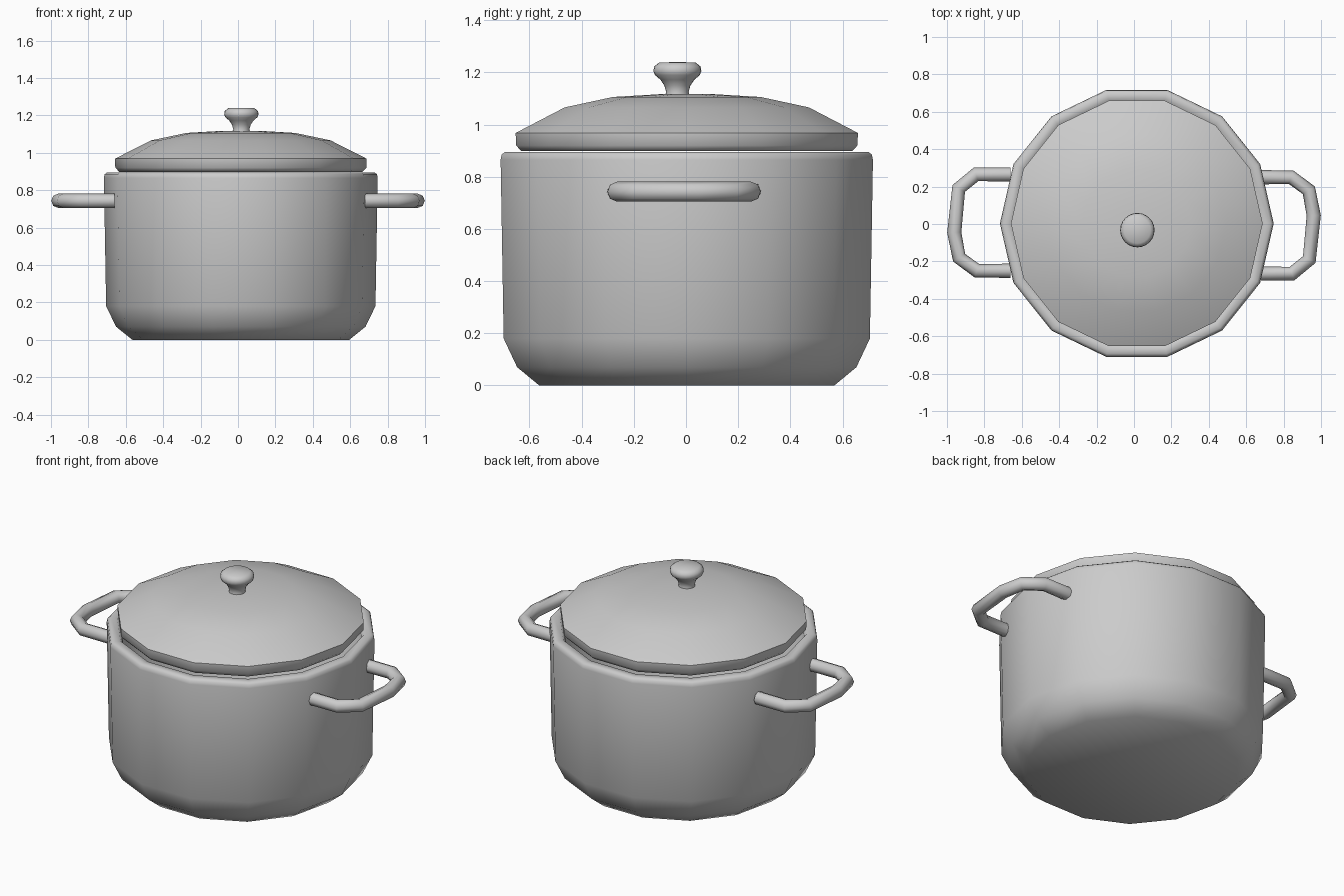
import bpy, bmesh, math

if "Cube" in bpy.data.objects:
    bpy.data.objects.remove(bpy.data.objects["Cube"], do_unlink=True)

# Single metal colour
metal = bpy.data.materials.new("brushed grey metal")
metal.use_nodes = True
GREY = (0.6, 0.6, 0.6, 1)
metal.diffuse_color = GREY
metal.node_tree.nodes["Principled BSDF"].inputs["Base Color"].default_value = GREY


def smooth(obj, degrees):
    bpy.ops.object.select_all(action="DESELECT")
    obj.select_set(True)
    bpy.context.view_layer.objects.active = obj
    bpy.ops.object.shade_smooth_by_angle(angle=math.radians(degrees))


def lathe(name, profile, sides, centre, degrees):
    """Revolve (radius, height) points; a zero radius closes at the axis."""
    bm = bmesh.new()
    rings = []
    for r, z in profile:
        count = sides if r else 1
        angles = [math.tau * i / sides for i in range(count)]
        rings.append([bm.verts.new((r * math.cos(a), r * math.sin(a), z)) for a in angles])
    for low, high in zip(rings, rings[1:]):
        for i in range(sides):
            j = (i + 1) % sides
            if len(low) == 1:
                bm.faces.new((low[0], high[j], high[i]))
            elif len(high) == 1:
                bm.faces.new((low[i], low[j], high[0]))
            else:
                bm.faces.new((low[i], low[j], high[j], high[i]))
    bmesh.ops.recalc_face_normals(bm, faces=bm.faces)
    mesh = bpy.data.meshes.new(name)
    bm.to_mesh(mesh)
    bm.free()
    mesh.materials.append(metal)
    obj = bpy.data.objects.new(name, mesh)
    obj.location = (*centre, 0)
    bpy.context.collection.objects.link(obj)
    smooth(obj, degrees)
    return obj


def handle(name, side):
    """Side loop bent from a round tube; the other side is turned half round."""
    path = [(0.67 + 0.01 * side, 0.25), (0.84, 0.25), (0.935, 0.18), (0.961, 0.045),
            (0.937, -0.19), (0.845, -0.265), (0.67 + 0.01 * side, -0.265)]
    curve = bpy.data.curves.new(name, "CURVE")
    curve.dimensions = "3D"
    curve.bevel_depth = 0.038
    curve.bevel_resolution = 2
    curve.use_fill_caps = True
    spline = curve.splines.new("POLY")
    spline.points.add(len(path) - 1)
    for point, (x, y) in zip(spline.points, path):
        point.co = (side * x, side * y, 0.743, 1)
    curve.materials.append(metal)
    obj = bpy.data.objects.new(name, curve)
    bpy.context.collection.objects.link(obj)
    bpy.ops.object.select_all(action="DESELECT")
    obj.select_set(True)
    bpy.context.view_layer.objects.active = obj
    bpy.ops.object.convert(target="MESH")
    smooth(bpy.context.object, 60)


AXIS = (0.015, 0.003)

# Pot body with rounded base, rolled rim and inner wall
lathe("pot_body", [(0, 0), (0.58, 0), (0.667, 0.07), (0.72, 0.18), (0.732, 0.865),
                   (0.728, 0.885), (0.715, 0.895), (0.675, 0.895), (0.66, 0.875),
                   (0.655, 0.2), (0.55, 0.05), (0, 0.05)], 14, AXIS, 65)

# Domed lid
lathe("lid", [(0, 0.898), (0.65, 0.898), (0.671, 0.92), (0.673, 0.968), (0.48, 1.066),
              (0.29, 1.106), (0.1, 1.117), (0, 1.118)], 14, AXIS, 50)

# Mushroom knob
lathe("lid_knob", [(0, 1.1), (0.05, 1.1), (0.043, 1.125), (0.05, 1.15), (0.065, 1.172),
                   (0.086, 1.19), (0.092, 1.205), (0.089, 1.223), (0.07, 1.238), (0, 1.24)],
      24, (0.018, -0.033), 70)

# Carrying handles
handle("left_handle", 1)
handle("right_handle", -1)
